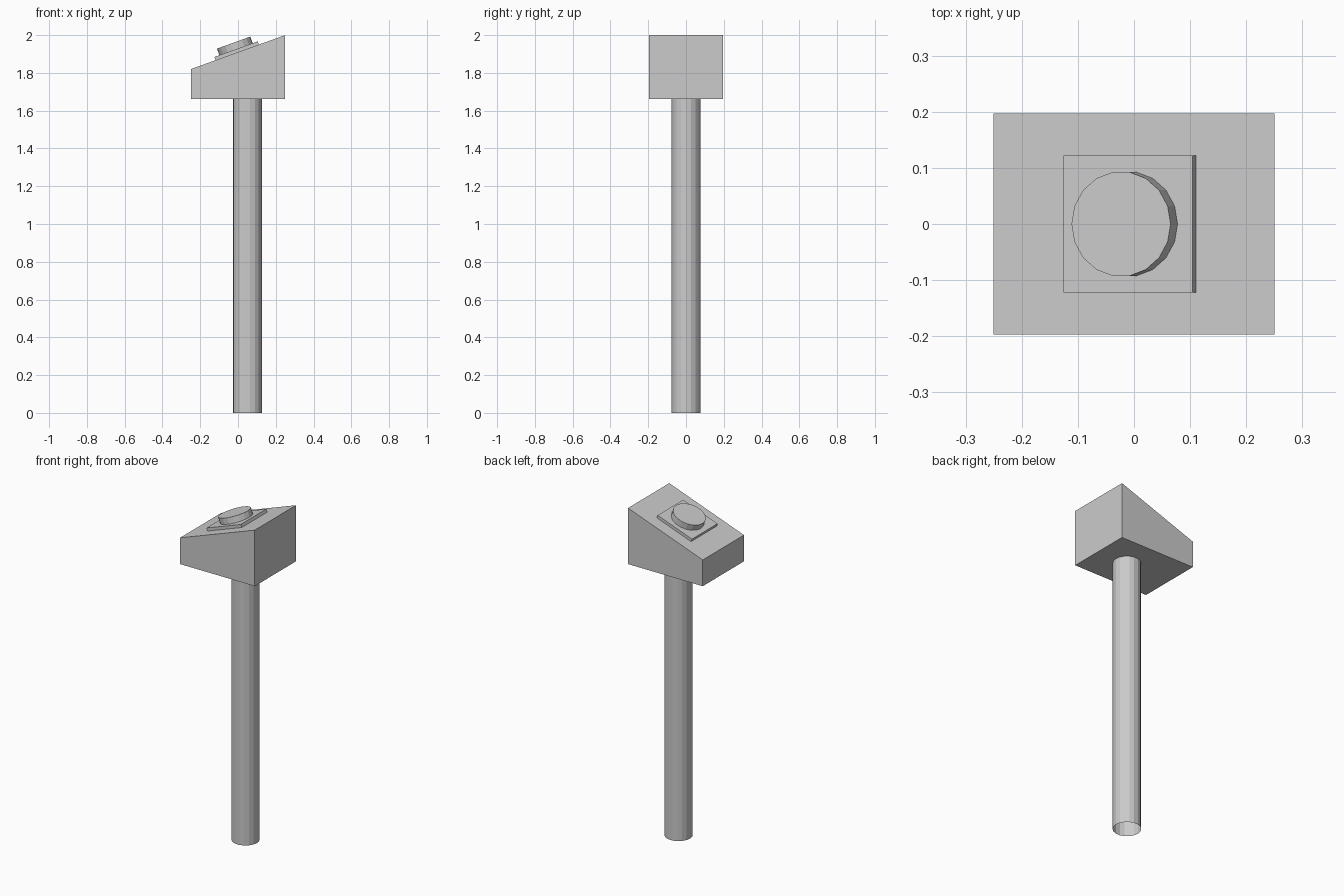
import bpy, bmesh, math
from mathutils import Matrix, Vector

if "Cube" in bpy.data.objects:
    bpy.data.objects.remove(bpy.data.objects["Cube"])

SIDES = 18
Z_BASE, Z_LOW, Z_HIGH = 1.661, 1.82, 2.0
HX, HY = 0.25, 0.197
slope = math.atan2(Z_HIGH - Z_LOW, 2 * HX)


def finish(name, bm, matrix=Matrix()):
    bmesh.ops.transform(bm, matrix=matrix, verts=bm.verts)
    bmesh.ops.recalc_face_normals(bm, faces=bm.faces)
    mesh = bpy.data.meshes.new(name)
    bm.to_mesh(mesh)
    bm.free()
    obj = bpy.data.objects.new(name, mesh)
    bpy.context.collection.objects.link(obj)
    return obj


def cylinder(name, radius, z0, z1, matrix=Matrix(), capped=True):
    bm = bmesh.new()
    bmesh.ops.create_cone(bm, cap_ends=capped, segments=SIDES, radius1=radius,
                          radius2=radius, depth=z1 - z0,
                          matrix=Matrix.Translation((0, 0, (z0 + z1) / 2))
                          @ Matrix.Rotation(math.pi / 2, 4, 'Z'))
    return finish(name, bm, matrix)


# Open tubular post, slightly off centre
cylinder("post", 0.0775, 0, Z_BASE, Matrix.Translation((0.05, 0, 0)), capped=False)

# Wedge-shaped head: side profile extruded across y
bm = bmesh.new()
profile = [(-HX, Z_BASE), (HX, Z_BASE), (HX, Z_HIGH), (-HX, Z_LOW)]
side = bm.faces.new([bm.verts.new((x, -HY, z)) for x, z in profile])
ext = bmesh.ops.extrude_face_region(bm, geom=[side], use_keep_orig=True)
new_verts = [g for g in ext["geom"] if isinstance(g, bmesh.types.BMVert)]
bmesh.ops.translate(bm, verts=new_verts, vec=Vector((0, 2 * HY, 0)))
finish("head", bm)

# Frame lying on the sloped top
cx = -0.0045
on_slope = (Matrix.Translation((cx, 0, Z_LOW + (cx + HX) * math.tan(slope)))
            @ Matrix.Rotation(-slope, 4, 'Y'))

# Square button plate
PLATE = 0.018
bm = bmesh.new()
bmesh.ops.create_cube(bm, size=1, matrix=Matrix.Translation((0, 0, PLATE / 2))
                      @ Matrix.Diagonal((0.244, 0.244, PLATE, 1)))
finish("button_plate", bm, on_slope)

# Round push button
cylinder("button", 0.0938, PLATE, PLATE + 0.037, on_slope)
